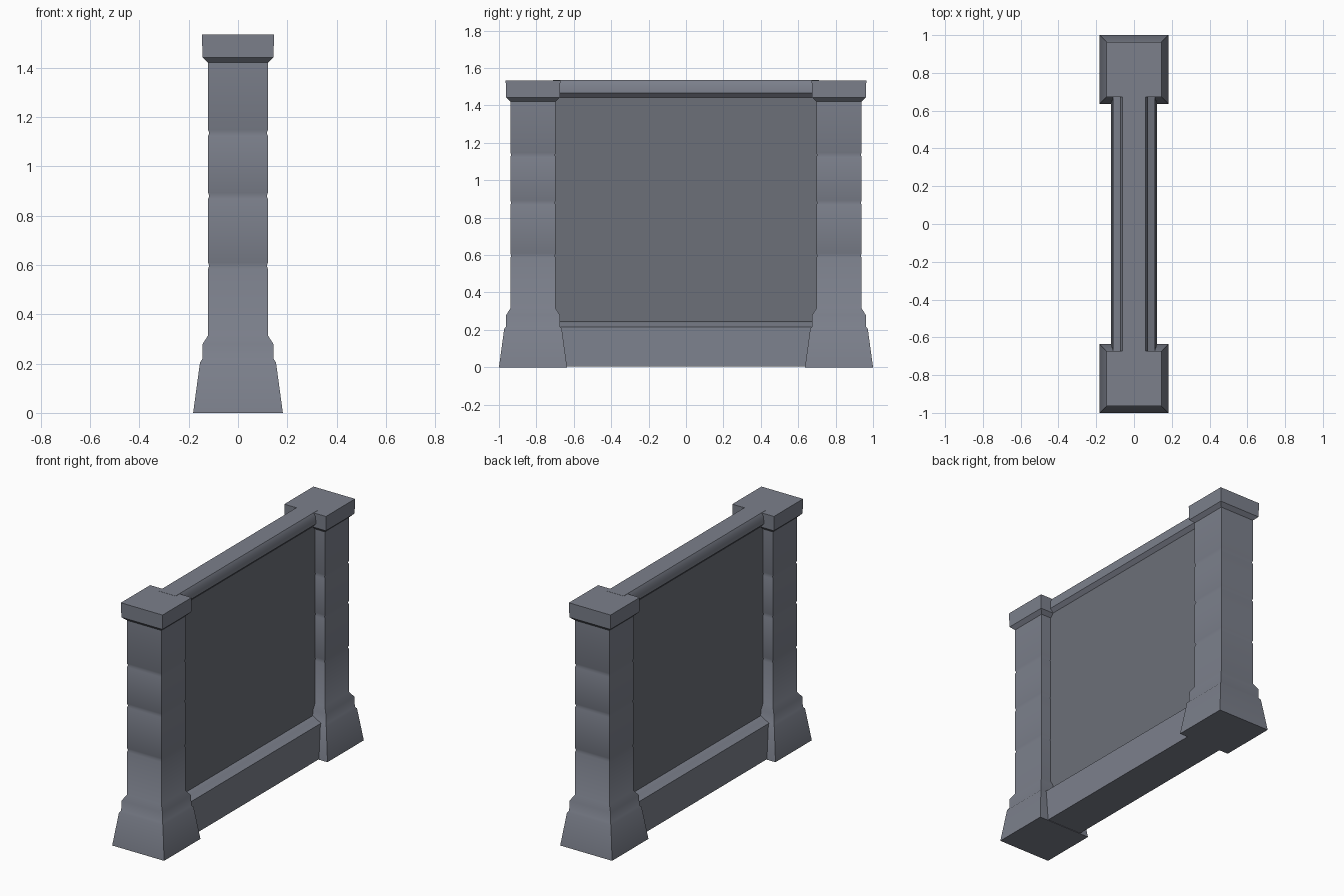
import bpy, bmesh, math

if "Cube" in bpy.data.objects:
    bpy.data.objects.remove(bpy.data.objects["Cube"])

PILLAR_Y = 0.818
WALL_HALF = 0.71


def material(name, rgb):
    mat = bpy.data.materials.new(name)
    mat.diffuse_color = (*rgb, 1)
    mat.use_nodes = True
    mat.node_tree.nodes["Principled BSDF"].inputs["Base Color"].default_value = mat.diffuse_color
    return mat


STONE = material("stone", (0.20, 0.215, 0.26))
DARK_STONE = material("dark_stone", (0.15, 0.16, 0.19))


def make_object(name, bm, mat):
    bmesh.ops.recalc_face_normals(bm, faces=bm.faces)
    mesh = bpy.data.meshes.new(name)
    bm.to_mesh(mesh)
    bm.free()
    mesh.materials.append(mat)
    obj = bpy.data.objects.new(name, mesh)
    bpy.context.collection.objects.link(obj)
    # Soften shallow edges, keep corners sharp
    bpy.ops.object.select_all(action="DESELECT")
    obj.select_set(True)
    bpy.context.view_layer.objects.active = obj
    bpy.ops.object.shade_smooth_by_angle(angle=math.radians(42))
    return obj


def square_stack(name, profile, cy, mat=STONE):
    """Loft square rings given as (half width, height)."""
    bm = bmesh.new()
    rings = [[bm.verts.new((sx * r, cy + sy * r, z))
              for sx, sy in ((-1, -1), (1, -1), (1, 1), (-1, 1))]
             for r, z in profile]
    for a, b in zip(rings, rings[1:]):
        for i in range(4):
            j = (i + 1) % 4
            bm.faces.new((a[i], a[j], b[j], b[i]))
    bm.faces.new(rings[0][::-1])
    bm.faces.new(rings[-1])
    return make_object(name, bm, mat)


def wall_strip(name, profile, half_len, mat=STONE):
    """Mirror an (x, z) half profile and extrude it along y."""
    bm = bmesh.new()
    outline = profile + [(-x, z) for x, z in reversed(profile)]
    face = bm.faces.new([bm.verts.new((x, -half_len, z)) for x, z in outline])
    ext = bmesh.ops.extrude_face_region(bm, geom=[face], use_keep_orig=True)
    moved = [g for g in ext["geom"] if isinstance(g, bmesh.types.BMVert)]
    bmesh.ops.translate(bm, verts=moved, vec=(0, 2 * half_len, 0))
    return make_object(name, bm, mat)


# Pillar profile: flared foot, stepped moulding, grooved blocks, cap
pillar = [(0.182, 0), (0.154, 0.205), (0.145, 0.217), (0.143, 0.28), (0.121, 0.315)]
for z in (0.597, 0.88, 1.135):
    pillar += [(0.121, z - 0.012), (0.1165, z), (0.121, z + 0.012)]
pillar += [(0.121, 1.42), (0.144, 1.442), (0.146, 1.534)]

for label, side in (("front", -1), ("back", 1)):
    square_stack(label + "_pillar", pillar, side * PILLAR_Y)

# Wall between the pillars: plinth, recessed panel and top rail
wall_strip("wall_plinth", [(0.122, 0.003), (0.112, 0.215), (0.074, 0.232), (0.05, 0.247)], WALL_HALF)
wall_strip("wall_panel", [(0.052, 0.2), (0.052, 1.47)], WALL_HALF, DARK_STONE)
wall_strip("wall_top_rail", [(0.052, 1.443), (0.074, 1.466), (0.074, 1.512), (0.06, 1.535)], WALL_HALF)
